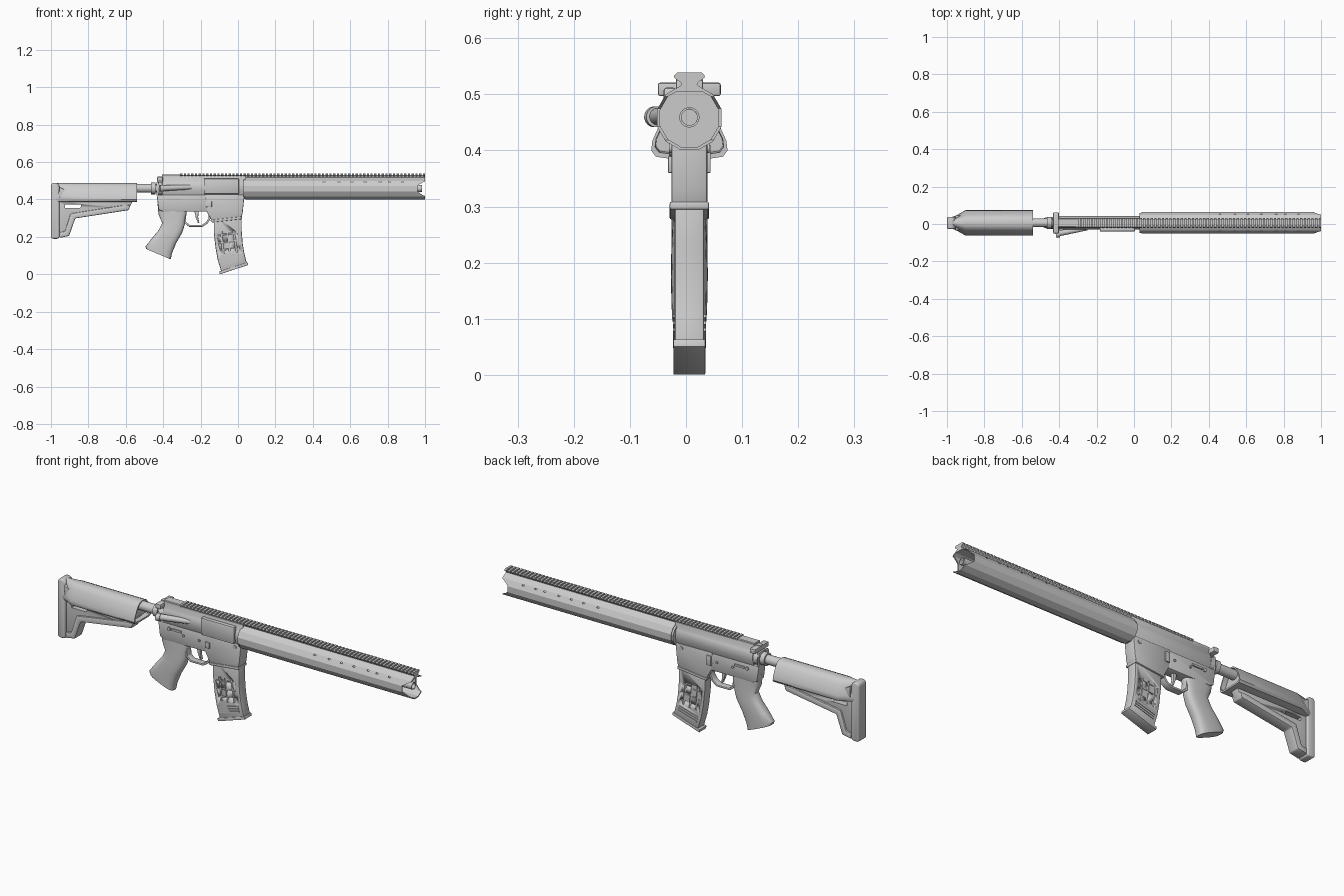
import bpy, bmesh
from math import sin, cos, pi, radians
from mathutils import Vector

if "Cube" in bpy.data.objects:
    bpy.data.objects.remove(bpy.data.objects["Cube"])

YC = 0.006  # centre line of the body


def activate(ob):
    bpy.ops.object.select_all(action='DESELECT')
    ob.select_set(True)
    bpy.context.view_layer.objects.active = ob


def loft(name, rings, closed=False, bevel=0, segs=2, smooth=True):
    bm = bmesh.new()
    vs = [[bm.verts.new((p[0], p[1] + YC, p[2])) for p in r] for r in rings]
    n = len(rings[0])
    pairs = list(zip(vs, vs[1:])) + ([(vs[-1], vs[0])] if closed else [])
    for a, b in pairs:
        for i in range(n):
            j = (i + 1) % n
            bm.faces.new((a[i], a[j], b[j], b[i]))
    if not closed:
        bm.faces.new(vs[0])
        bm.faces.new(vs[-1])
    bmesh.ops.recalc_face_normals(bm, faces=bm.faces)
    me = bpy.data.meshes.new(name)
    bm.to_mesh(me)
    bm.free()
    ob = bpy.data.objects.new(name, me)
    bpy.context.collection.objects.link(ob)
    activate(ob)
    if bevel:
        m = ob.modifiers.new("bevel", 'BEVEL')
        m.width, m.segments, m.limit_method = bevel, segs, 'ANGLE'
        m.angle_limit = radians(40)
        bpy.ops.object.modifier_apply(modifier=m.name)
    if smooth:
        bpy.ops.object.shade_smooth_by_angle(angle=radians(35))
    return ob


def prism(name, pts, half, y=0, **kw):
    """Side profile (x, z) given thickness across y."""
    return loft(name, [[(x, y + s * half, z) for x, z in pts] for s in (-1, 1)], **kw)


def box(name, x0, x1, z0, z1, half, y=0, **kw):
    return prism(name, [(x0, z0), (x1, z0), (x1, z1), (x0, z1)], half, y, **kw)


def along(name, half_pts, x0, x1, **kw):
    """Mirrored (y, z) section extruded along x."""
    sec = half_pts + [(-y, z) for y, z in reversed(half_pts)]
    return loft(name, [[(x, y, z) for y, z in sec] for x in (x0, x1)], **kw)


def rod(name, a, b, r, r2=None, n=20, **kw):
    a, b = Vector(a), Vector(b)
    d = (b - a).normalized()
    u = d.orthogonal().normalized()
    v = d.cross(u)
    ring = lambda c, q: [c + (u * cos(2 * pi * i / n) + v * sin(2 * pi * i / n)) * q for i in range(n)]
    return loft(name, [ring(a, r), ring(b, r2 or r)], **kw)


def cut(ob, cutter):
    cutter.hide_render = True
    activate(ob)
    m = ob.modifiers.new("cut", 'BOOLEAN')
    m.operation, m.object, m.solver = 'DIFFERENCE', cutter, 'EXACT'
    bpy.ops.object.modifier_apply(modifier=m.name)
    bpy.data.objects.remove(cutter)


# Handguard: hollow twelve-sided tube with notched front
def gon(x, r):
    return [(x, r * cos(pi / 12 + i * pi / 6), 0.458 + r * sin(pi / 12 + i * pi / 6)) for i in range(12)]

guard = loft("handguard", [gon(0.04, .0595), gon(1, .0595), gon(1, .054), gon(0.04, .054)],
             closed=True, smooth=False)
cut(guard, prism("notch", [(1.03, .51), (.985, .49), (.96, .475), (.96, .443), (.985, .425), (1.03, .405)], .1))
for x in (.46, .54, .61, .68, .76, .81, .88):
    cut(guard, box("side_hole", x - .006, x + .006, .491, .497, .1))
rod("handguard_collar", (.03, 0, .458), (.05, 0, .458), .056, n=12, smooth=False)

# Barrel with hollow muzzle
barrel = rod("barrel", (.04, 0, .459), (.985, 0, .459), .018, n=24)
cut(barrel, rod("bore", (.9, 0, .459), (1.1, 0, .459), .014, n=24))

# Top rail: base strips and repeated dovetail teeth
along("handguard_rail_base", [(.024, .505), (.014, .518), (.018, .53)], .04, 1, smooth=False)
along("receiver_rail_base", [(.024, .505), (.018, .518), (.018, .53)], -.4, .04, smooth=False)
TOOTH = [(.014, .52), (.027, .530), (.027, .534), (.022, .539)]
bm = bmesh.new()
count = 66
for i in range(count):
    x0 = -.31 + i * (1.31 - .012) / (count - 1)
    sec = TOOTH + [(-y, z) for y, z in reversed(TOOTH)]
    a, b = [[bm.verts.new((x, y + YC, z)) for y, z in sec] for x in (x0, x0 + .012)]
    for k in range(8):
        bm.faces.new((a[k], a[(k + 1) % 8], b[(k + 1) % 8], b[k]))
    bm.faces.new(a)
    bm.faces.new(b)
bmesh.ops.recalc_face_normals(bm, faces=bm.faces)
me = bpy.data.meshes.new("rail_teeth")
bm.to_mesh(me)
bm.free()
bpy.context.collection.objects.link(bpy.data.objects.new("rail_teeth", me))

# Upper receiver, port cover, charging handle and assist plunger
along("upper_receiver", [(.028, .42), (.031, .435), (.036, .45), (.036, .475), (.031, .49),
                         (.024, .502), (.024, .526)], -.405, .04, bevel=.003)
along("rear_rail_step", [(.024, .515), (.024, .53), (.02, .533)], -.405, -.31)
prism("port_cover", [(-.183, .43), (.005, .43), (.005, .512), (-.183, .512)], .011, -.035, bevel=.005)
box("port_hinge", -.178, 0, .424, .434, .004, -.038, bevel=.002)
box("charging_handle", -.432, -.402, .497, .521, .056, bevel=.004)
box("charging_shaft", -.43, -.36, .5, .524, .012)
rod("assist_plunger", (-.412, -.058, .46), (-.25, -.028, .466), .016, .012)
rod("assist_button", (-.418, -.0625, .46), (-.398, -.0585, .46), .0185)
rod("takedown_lug", (-.405, 0, .458), (-.43, 0, .458), .036)

# Lower receiver, magazine well and controls
prism("lower_receiver", [(-.435, .425), (-.425, .345), (-.40, .335), (-.165, .335), (-.16, .425)], .03, bevel=.006)
prism("magazine_well", [(-.175, .428), (-.17, .34), (-.14, .285), (-.13, .279), (.018, .297), (.025, .33),
                        (.035, .425)], .032, bevel=.005)
prism("well_lip", [(-.148, .29), (-.14, .277), (.022, .295), (.022, .309)], .035, bevel=.003)
for s in (-1, 1):
    for x, z, r in ((-.37, .40, .009), (-.29, .385, .006), (-.2, .385, .006), (.0, .405, .01)):
        rod("receiver_pin", (x, s * .028, z), (x, s * .036, z), r, n=12)
    box("selector_lever", -.355, -.30, .396, .406, .003, s * .033)
box("magazine_release", -.165, -.14, .36, .39, .004, -.034, bevel=.002)
box("bolt_catch", -.17, -.145, .36, .41, .004, .034, bevel=.002)

# Trigger and guard
outer = [(-.292, .345), (-.287, .275), (-.262, .254), (-.19, .254), (-.162, .272), (-.145, .30), (-.145, .345)]
inner = [(-.158, .345), (-.158, .30), (-.17, .28), (-.193, .264), (-.258, .264), (-.277, .28), (-.282, .345)]
prism("trigger_guard", outer + inner, .017, bevel=.002)
prism("trigger", [(-.235, .345), (-.226, .305), (-.214, .275), (-.206, .275), (-.213, .305), (-.21, .345)],
      .009, bevel=.003)

# Grip: rounded sections from back edge to front edge
def oval(back, front, w, n=24):
    out = []
    for i in range(n):
        c, s = cos(2 * pi * i / n), sin(2 * pi * i / n)
        f = abs(c) ** .65 * (1 if c > 0 else -1) * .5 + .5
        y = abs(s) ** .65 * (1 if s > 0 else -1) * w
        out.append((back[0] + (front[0] - back[0]) * f, y, back[1] + (front[1] - back[1]) * f))
    return out

loft("grip", [oval(*a) for a in (
    ((-.43, .375), (-.275, .375), .028), ((-.425, .32), (-.275, .325), .029),
    ((-.405, .275), (-.285, .265), .030), ((-.425, .235), (-.297, .225), .032),
    ((-.463, .19), (-.33, .168), .033), ((-.495, .148), (-.352, .115), .032),
    ((-.49, .135), (-.36, .08), .031))])

# Magazine with side grooves, ribs and floor plate
mag = prism("magazine", [(-.13, .32), (-.129, .22), (-.12, .14), (-.108, .075), (-.088, .01), (.048, .056),
                         (.034, .11), (.025, .165), (.02, .23), (.02, .32)], .0265, bevel=.006)

def slab(cx, cz, w, h, t, y):
    c, s = cos(t), sin(t)
    return prism("groove", [(cx + u * c - v * s, cz + u * s + v * c) for u, v in
                            ((-w, -h), (w, -h), (w, h), (-w, h))], .004, y)

for s in (-1, 1):
    for x, z, t in ((-.085, .17, .1), (-.05, .17, .12), (-.015, .175, .14)):
        cut(mag, slab(x, z, .005, .06, t, s * .0265))
    for z in (.215, .175, .135):
        cut(mag, slab(-.05 + (.175 - z) * .15, z, .052, .004, .13, s * .0267))
    for k in range(3):
        slab(-.03 + k * -.003, .066 + k * .012, .055, .003, .28, s * .0255).name = "magazine_rib"
prism("magazine_floor_plate", [(-.098, .0), (.055, .05), (.051, .064), (-.101, .015)], .0285, bevel=.002)

# Buffer tube and lock nut
rod("buffer_tube", (-.42, 0, .46), (-.62, 0, .46), .0235, n=28)
rod("lock_nut", (-.44, 0, .46), (-.465, 0, .46), .032, n=16)
box("end_plate", -.436, -.424, .42, .495, .028, bevel=.004)

# Stock: flared shell, thin lower web with slot, strut and butt pad
half = [(.04, .386), (.06, .389), (.068, .40), (.066, .417), (.055, .442), (.043, .465), (.03, .48), (.014, .487)]
sec = half + [(-y, z) for y, z in reversed(half)]
at = lambda x, k, q=1: [(x, y * k, .44 + (z - .44) * q) for y, z in sec]
loft("stock_shell", [at(-.975, .46), at(-.955, .55), at(-.90, 1), at(-.54, 1), at(-.54, .9, .85), at(-.565, .88, .8)])
web = prism("stock_web", [(-.975, .40), (-.56, .40), (-.585, .345), (-.87, .30), (-.905, .21), (-.975, .20)],
            .022, bevel=.003)
cut(web, prism("slot", [(-.925, .372), (-.84, .372), (-.838, .362), (-.845, .355), (-.925, .355)], .1))
prism("stock_strut", [(-.575, .37), (-.585, .343), (-.87, .299), (-.903, .205), (-.955, .195), (-.955, .225),
                      (-.925, .23), (-.895, .325), (-.62, .368)], .03, bevel=.005)
prism("butt_pad", [(-1, .20), (-.993, .19), (-.962, .19), (-.955, .2), (-.955, .475), (-.968, .489),
                   (-.99, .489), (-1, .478)], .032, bevel=.008, segs=3)
for s in (-1, 1):
    prism("stock_side_ridge", [(-.955, .468), (-.905, .44), (-.955, .41)], .012, s * .028, bevel=.003)
